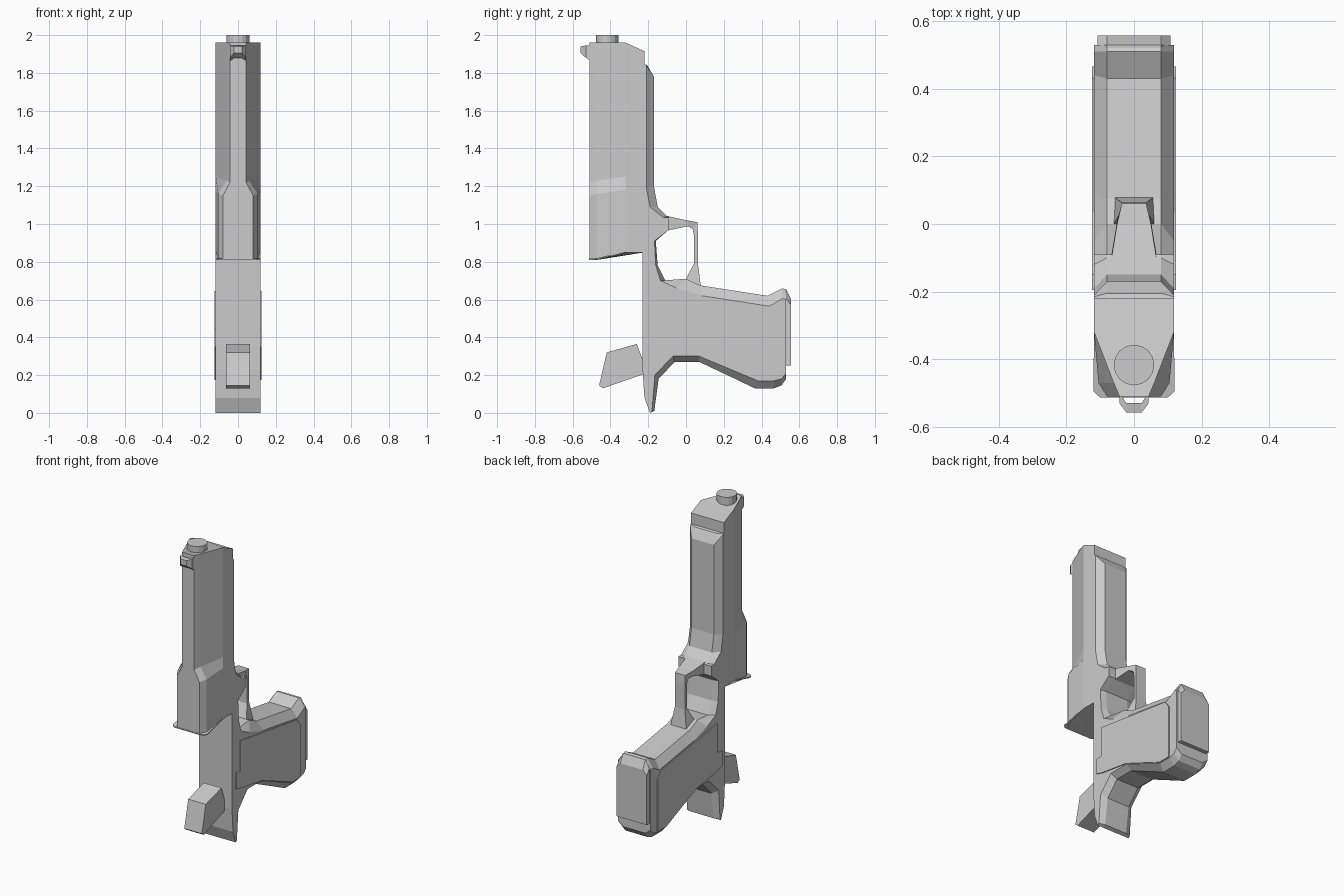
import bpy, bmesh

if "Cube" in bpy.data.objects:
    bpy.data.objects.remove(bpy.data.objects["Cube"])


def loft(name, rings, cap=True):
    """Skin a list of closed rings (equal point counts)."""
    bm = bmesh.new()
    rows = [[bm.verts.new(p) for p in r] for r in rings]
    n = len(rows[0])
    for a, b in zip(rows, rows[1:]):
        for i in range(n):
            j = (i + 1) % n
            bm.faces.new((a[i], a[j], b[j], b[i]))
    if cap:
        bm.faces.new(rows[0])
        bm.faces.new(rows[-1])
    bmesh.ops.recalc_face_normals(bm, faces=bm.faces)
    me = bpy.data.meshes.new(name)
    bm.to_mesh(me)
    bm.free()
    ob = bpy.data.objects.new(name, me)
    bpy.context.collection.objects.link(ob)
    return ob


def ring(x, profile):
    return [(x, y, z) for y, z in profile]


def slab(name, profile, x0, x1):
    """Side profile (y, z) extruded along x."""
    return loft(name, [ring(x0, profile), ring(x1, profile)])


def chamfered(name, pairs, x_in, x_out):
    """Each pair is (outer point, chamfer inset point) or one shared point."""
    outer = [p[0] if len(p) == 2 and isinstance(p[0], tuple) else p for p in pairs]
    inset = [p[1] if len(p) == 2 and isinstance(p[0], tuple) else p for p in pairs]
    return loft(name, [ring(-x_out, inset), ring(-x_in, outer),
                       ring(x_in, outer), ring(x_out, inset)])


def mirrored(half, zs):
    """Symmetric section from right-half (x, y) points and a height per point."""
    right = [(x, y, z) for (x, y), z in zip(half, zs)]
    return right + [(-x, y, z) for x, y, z in reversed(right)]


# Frame: rail, grip and tang in one chamfered body
chamfered("frame", [
    (-.22, .85), (-.23, .85), (-.23, .23), (-.22, .08), (-.19, 0),
    ((-.168, .01), (-.18, .01)), ((-.145, .18), (-.165, .20)),
    ((-.06, .27), (-.07, .30)), ((.07, .27), (.07, .30)),
    ((.365, .13), (.38, .17)), ((.465, .13), (.465, .17)),
    ((.505, .145), (.505, .18)), ((.53, .18), (.53, .21)),
    ((.53, .65), (.53, .60)), ((.51, .66), (.51, .605)),
    ((.43, .62), (.44, .565)), ((.075, .675), (.085, .62)),
    ((0, .71), (-.05, .66)), ((-.11, .70), (-.135, .70)),
    ((-.15, .78), (-.16, .78)), ((-.16, .91), (-.167, .91)),
    (-.09, .97), (-.09, 1.035), ((-.10, 1.04), (-.12, 1.035)),
    ((-.15, 1.09), (-.19, 1.09)), ((-.17, 1.20), (-.21, 1.19)),
    ((-.17, 1.78), (-.21, 1.84)), ((-.205, 1.84), (-.215, 1.845)),
    (-.22, 1.845)], .08, .118)

# Trigger guard: (outer point, inner point, half width) along the bow
bow = [((-.11, 1.045), (-.10, .965), .068), ((0, 1.02), (.01, .988), .05),
       ((.06, 1.01), (.035, .975), .036), ((.063, .95), (.042, .94), .036),
       ((.063, .79), (.042, .79), .036), ((.085, .62), (-.01, .69), .065)]
loft("trigger_guard", [[(-w, *o), (w, *o), (w, *i), (-w, *i)] for o, i, w in bow])

# Slide: narrow top strip towards the muzzle, wider at the rear
wide = [(.118, -.22), (.118, -.32), (.105, -.47), (.08, -.51)]
slim = [(.118, -.22), (.118, -.32), (.06, -.47), (.043, -.51)]
loft("slide", [mirrored(wide, (.85, .85, .81, .81)),
               mirrored(wide, (1.19, 1.18, 1.16, 1.15)),
               mirrored(slim, (1.26, 1.25, 1.23, 1.22)),
               mirrored(slim, (1.915, 1.96, 1.96, 1.96))])

# Thin rear lip under the slide
lip = [(.118, -.32), (.12, -.47), (.12, -.495), (.10, -.513)]
heights = (.85, .812, .81, .81)
loft("rear_lip", [mirrored(lip, heights), mirrored(lip, [h + .007 for h in heights])])

# Front sight: tapering towards its tip
base = [(-.50, 1.86), (-.50, 1.945), (-.53, 1.945), (-.53, 1.88)]
tip = [(-.53, 1.88), (-.53, 1.945), (-.558, 1.94), (-.558, 1.905)]
loft("front_sight", [ring(-.043, base), ring(-.022, tip), ring(.022, tip), ring(.043, base)])

# Barrel muzzle
bpy.ops.mesh.primitive_cylinder_add(vertices=16, radius=.06, depth=.08,
                                    location=(0, -.417, 1.96))
bpy.context.object.name = "barrel_muzzle"

# Hammer
slab("hammer", [(-.42, .32), (-.26, .365), (-.225, .27), (-.225, .205),
                (-.44, .13), (-.46, .145)], -.063, .063)

# Grip panels on both sides
panel = [(-.15, .645), (.43, .56), (.465, .515), (.465, .175), (.38, .175),
         (.07, .303), (-.14, .335), (-.195, .35), (-.195, .45), (-.15, .45)]
for side, s in (("right", 1), ("left", -1)):
    slab(side + "_grip_panel", panel, s * .11, s * .124)

# Magazine base plate
chamfered("magazine_base", [
    (.51, .25), (.557, .25), ((.557, .60), (.557, .57)),
    ((.53, .655), (.53, .605)), ((.51, .655), (.51, .605))], .08, .108)
